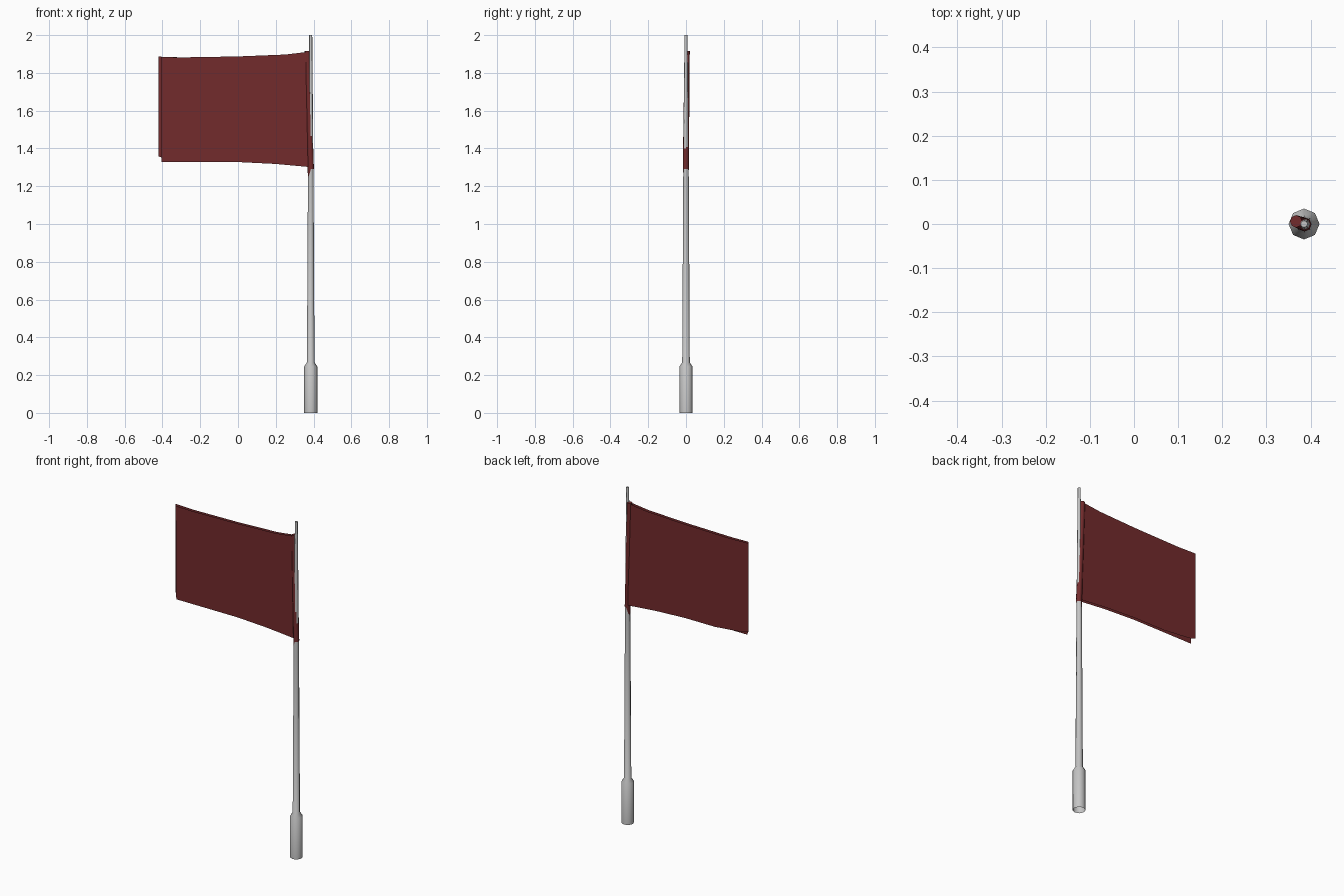
import bpy, bmesh, math

if "Cube" in bpy.data.objects:
    bpy.data.objects.remove(bpy.data.objects["Cube"])

POLE_X = 0.385


def material(name, rgb):
    m = bpy.data.materials.new(name)
    m.diffuse_color = (*rgb, 1)
    m.use_nodes = True
    m.node_tree.nodes["Principled BSDF"].inputs["Base Color"].default_value = m.diffuse_color
    return m


grey = material("pale_grey", (0.56, 0.56, 0.56))
red = material("dark_red", (0.17, 0.024, 0.025))


def finish(bm, name, mat, smooth=False):
    me = bpy.data.meshes.new(name)
    bm.to_mesh(me)
    bm.free()
    ob = bpy.data.objects.new(name, me)
    bpy.context.collection.objects.link(ob)
    me.materials.append(mat)
    if smooth:
        bpy.context.view_layer.objects.active = ob
        ob.select_set(True)
        bpy.ops.object.shade_smooth_by_angle(angle=math.radians(50))
        ob.select_set(False)
    return ob


def loft(rings, sides=8, tilt=0.0, cap_bottom=False):
    """Rings are (x, y, z, radius); tilt lowers the -x side of the first ring."""
    bm = bmesh.new()
    loops = []
    for i, (x, y, z, r) in enumerate(rings):
        loop = []
        for k in range(sides):
            a = 2 * math.pi * k / sides
            drop = tilt * max(0, -math.cos(a)) if i == 0 else 0
            loop.append(bm.verts.new((x + r * math.cos(a), y + r * math.sin(a), z - drop)))
        loops.append(loop)
    for lo, hi in zip(loops, loops[1:]):
        for k in range(sides):
            n = (k + 1) % sides
            bm.faces.new((lo[k], lo[n], hi[n], hi[k]))
    bm.faces.new(loops[-1])
    if cap_bottom:
        bm.faces.new(loops[0][::-1])
    return bm


# Tapered pole with a thick hollow grip
profile = [(0, 0.035), (0.245, 0.035), (0.268, 0.02), (1.2, 0.015), (2.0, 0.008)]
finish(loft([(POLE_X, 0, z, r) for z, r in profile]), "pole", grey, True)

# Cloth sleeve, leaning slightly away from the pole at the top
finish(loft([(0.386, -0.001, 1.29, 0.016), (0.367, 0.006, 1.915, 0.014)], tilt=0.05),
       "flag_sleeve", red, True)

# Two cloth sheets, one on each side of the sleeve
upper = [(0.36, 1.91), (0.25, 1.897), (0.0, 1.887), (-0.3, 1.882)]
lower = [(-0.2, 1.328), (0.0, 1.328), (0.2, 1.318), (0.375, 1.302)]
front_edge = [(-0.408, 1.884), (-0.398, 1.77), (-0.405, 1.65), (-0.398, 1.47), (-0.404, 1.328)]
back_edge = [(-0.422, 1.886), (-0.402, 1.77), (-0.416, 1.65), (-0.404, 1.47), (-0.422, 1.358),
             (-0.38, 1.345)]


def sheet(name, edge, y, flip):
    bm = bmesh.new()
    verts = [bm.verts.new((x, y, z)) for x, z in upper + edge + lower]
    bm.faces.new(verts[::-1] if flip else verts)
    bmesh.ops.triangulate(bm, faces=bm.faces[:])
    finish(bm, name, red)


sheet("flag_front", front_edge, -0.005, False)
sheet("flag_back", back_edge, 0.013, True)
